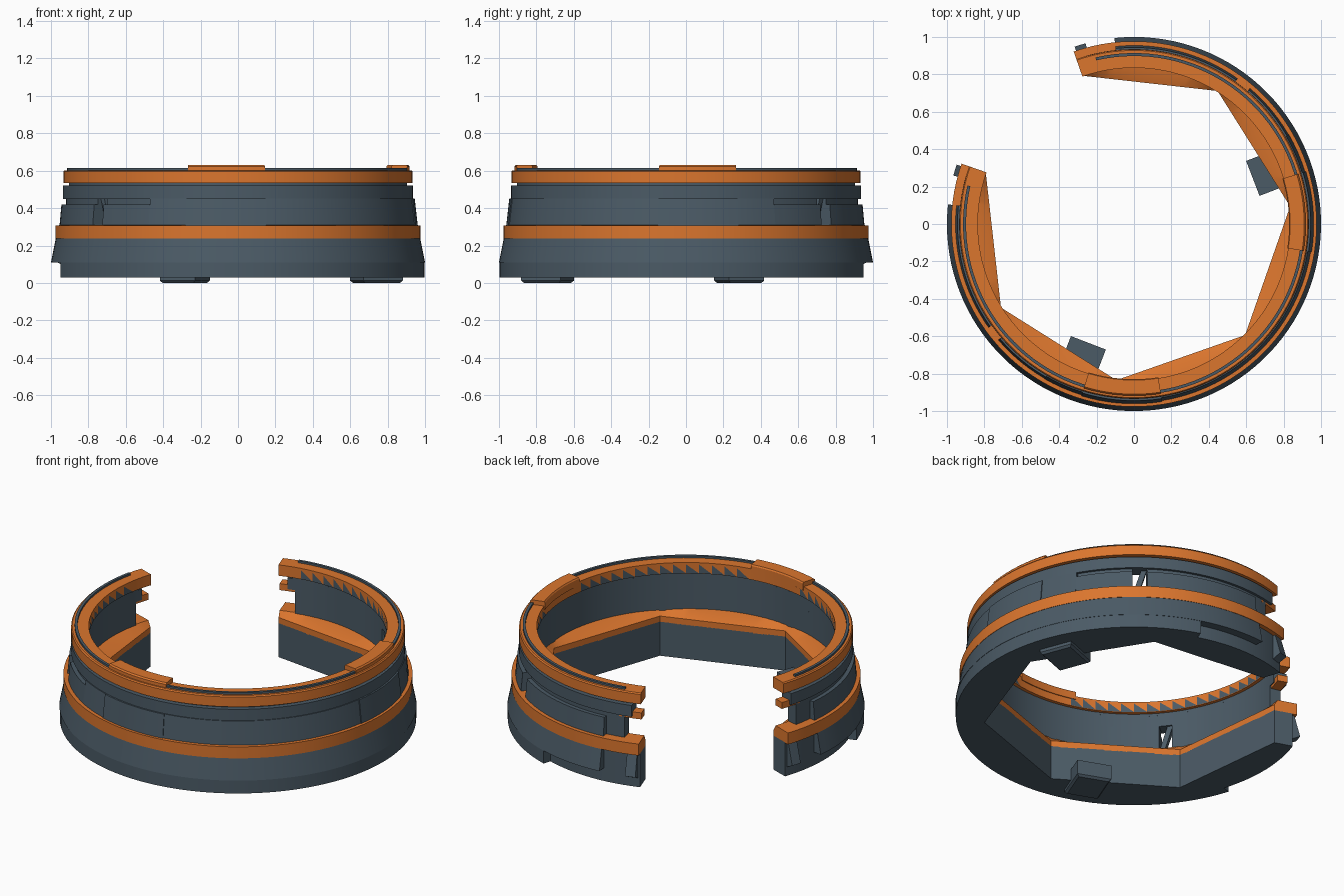
import bpy
import bmesh
from math import radians, sin, cos, pi
from mathutils import Matrix

cube = bpy.data.objects.get("Cube")
if cube:
    bpy.data.objects.remove(cube, do_unlink=True)


def material(name, rgb):
    m = bpy.data.materials.new(name)
    m.use_nodes = True
    m.diffuse_color = (*rgb, 1)
    m.node_tree.nodes["Principled BSDF"].inputs["Base Color"].default_value = (*rgb, 1)
    return m


GREY = material("slate grey", (0.07, 0.103, 0.132))
ORANGE = material("burnt orange", (0.71, 0.18, 0.027))

AXIS = -45            # ring is symmetric about this direction, the gap is opposite
SIDE = 360 / 7        # inner opening is a heptagon with one side left open
END = 3 * SIDE
HEPT = None           # marks a profile point that follows the heptagon


def point(t, r, z):
    if r is HEPT:
        r = 0.84 * cos(pi / 7) / cos(radians(t % SIDE - SIDE / 2))
    a = radians(AXIS + t)
    return (r * cos(a), r * sin(a), z)


def finish(name, bm, mat, smooth=True):
    me = bpy.data.meshes.new(name)
    bmesh.ops.recalc_face_normals(bm, faces=bm.faces)
    bm.to_mesh(me)
    bm.free()
    me.materials.append(mat)
    ob = bpy.data.objects.new(name, me)
    bpy.context.collection.objects.link(ob)
    if smooth:
        bpy.ops.object.select_all(action="DESELECT")
        ob.select_set(True)
        bpy.context.view_layer.objects.active = ob
        bpy.ops.object.shade_smooth_by_angle(angle=radians(25))
    return ob


def arc(name, t0, t1, profile, mat):
    """Sweep a closed (radius, height) profile around the ring, with end caps."""
    bm = bmesh.new()
    n = max(2, round((t1 - t0) / SIDE * 17))
    rings = [[bm.verts.new(point(t0 + (t1 - t0) * i / n, r, z)) for r, z in profile]
             for i in range(n + 1)]
    k = len(profile)
    for a, b in zip(rings, rings[1:]):
        for j in range(k):
            bm.faces.new((a[j], b[j], b[(j + 1) % k], a[(j + 1) % k]))
    bm.faces.new(rings[0])
    bm.faces.new(rings[-1])
    return finish(name, bm, mat)


def both(name, t0, t1, profile, mat):
    arc("left_" + name, t0, t1, profile, mat)
    arc("right_" + name, -t1, -t0, profile, mat)


def rect(r0, r1, z0, z1):
    return [(r0, z0), (r1, z0), (r1, z1), (r0, z1)]


# Lower body with heptagonal inside, base and flared skirt
arc("lower_body", -END, END, [(HEPT, 0.03), (0.95, 0.03), (0.95, 0.24), (HEPT, 0.24)], GREY)
arc("base_flange", -117, 117, rect(0.94, 0.998, 0.03, 0.11), GREY)
arc("skirt", -141, 141, [(0.94, 0.11), (1.0, 0.11), (0.974, 0.24), (0.94, 0.24)], GREY)
both("end_flare", 150, 153.5, [(0.94, 0.08), (1.0, 0.11), (0.965, 0.235), (0.94, 0.235)], GREY)

# Lower orange band with sloping inner ledge
arc("lower_band", -END, END, [(HEPT, 0.237), (0.977, 0.237), (0.977, 0.308), (0.86, 0.31),
                              (HEPT, 0.275)], ORANGE)

# Upper wall, with narrow openings and recessed side stretches
arc("main_wall", -75, 75, [(0.855, 0.3), (0.957, 0.3), (0.94, 0.45), (0.855, 0.45)], GREY)
for t0, t1, tp in ((75, 94.5, 94.5), (99.5, 148, 141)):
    both("side_wall", t0, t1, rect(0.855, 0.92, 0.3, 0.45), GREY)
    both("side_panel", t0, tp, [(0.91, 0.3), (0.955, 0.3), (0.944, 0.42), (0.91, 0.42)], GREY)
both("raised_panel", 36, 62, [(0.93, 0.3), (0.962, 0.3), (0.945, 0.45), (0.93, 0.45)], GREY)
arc("upper_wall", -151, 151, rect(0.855, 0.935, 0.45, 0.52), GREY)
arc("neck", -149, 149, rect(0.855, 0.905, 0.52, 0.54), GREY)
both("end_clip", 146, END, rect(0.86, 0.92, 0.435, 0.475), ORANGE)

# Leaning struts inside the openings
for side, label in ((1, "left"), (-1, "right")):
    bm = bmesh.new()
    ends = [[bm.verts.new(point(side * (t + dt), r, z))
             for dt, r in ((0, 0.865), (2, 0.865), (2, 0.9), (0, 0.9))]
            for t, z in ((94.5, 0.3), (97.5, 0.45))]
    for f in ends:
        bm.faces.new(f)
    for j in range(4):
        k = (j + 1) % 4
        bm.faces.new((ends[0][j], ends[0][k], ends[1][k], ends[1][j]))
    finish(label + "_strut", bm, GREY, False)

# Top band, its grey seam and raised caps
arc("top_band", -END, END, [(0.835, 0.535), (0.934, 0.535), (0.934, 0.595), (0.928, 0.602),
                            (0.835, 0.602)], ORANGE)
arc("top_seam", -148, 148, rect(0.898, 0.914, 0.6, 0.614), GREY)
both("top_cap", 36, 62, [(0.83, 0.58), (0.918, 0.58), (0.918, 0.622), (0.91, 0.63),
                         (0.835, 0.63), (0.83, 0.622)], ORANGE)

# Saw-tooth inlay on the inside of the top band
bm = bmesh.new()
for i in range(-29, 29):
    if 36 < abs(i * 5 + 2.5) < 62:
        continue
    bm.faces.new([bm.verts.new(point(t, 0.833, z)) for t, z in
                  ((i * 5, 0.537), (i * 5 + 5, 0.537), (i * 5 + 5, 0.592))])
finish("inner_teeth", bm, GREY, False)

# Feet
for side, label in ((1, "left"), (-1, "right")):
    bm = bmesh.new()
    bmesh.ops.create_cube(bm, size=1, matrix=Matrix.Diagonal((0.225, 0.2, 0.1, 1)))
    bmesh.ops.bevel(bm, geom=[e for e in bm.edges if all(v.co.z < 0 for v in e.verts)],
                    offset=0.012, segments=1, affect="EDGES")
    t = side * 66
    bm.transform(Matrix.Translation(point(t, 0.793, 0.05))
                 @ Matrix.Rotation(radians(AXIS + t), 4, "Z"))
    finish(label + "_foot", bm, GREY, False)
